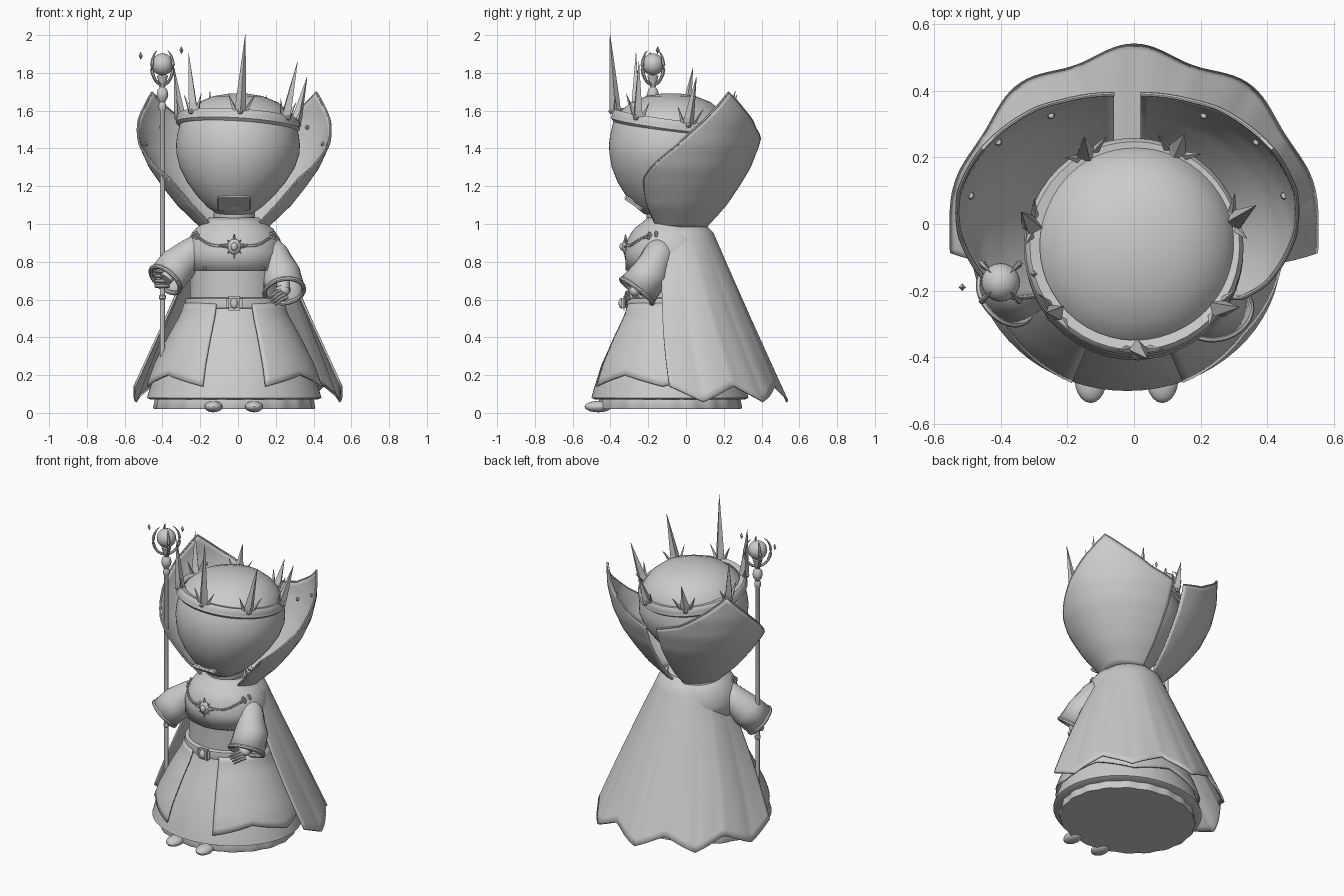
import bpy, bmesh, math
from math import sin, cos, pi, radians
from mathutils import Vector, Matrix

if "Cube" in bpy.data.objects:
    bpy.data.objects.remove(bpy.data.objects["Cube"])

def finish(bm, name, smooth=40, thick=0):
    bmesh.ops.recalc_face_normals(bm, faces=bm.faces)
    me = bpy.data.meshes.new(name)
    bm.to_mesh(me)
    bm.free()
    ob = bpy.data.objects.new(name, me)
    bpy.context.collection.objects.link(ob)
    if thick:
        m = ob.modifiers.new("thickness", 'SOLIDIFY')
        m.thickness, m.offset = thick, 0
    if smooth:
        bpy.ops.object.select_all(action='DESELECT')
        ob.select_set(True)
        bpy.context.view_layer.objects.active = ob
        bpy.ops.object.shade_smooth_by_angle(angle=radians(smooth))
    return ob

def interp(table, x):
    if x <= table[0][0]:
        return table[0][1]
    for (a, p), (b, q) in zip(table, table[1:]):
        if x <= b:
            return p + (q - p) * (x - a) / (b - a)
    return table[-1][1]

def surf(bm, f, nu, nv, closed=False, caps=False):
    """Grid surface from f(u, v), optionally closed in u and capped in v."""
    cols = nu if closed else nu + 1
    rows = [[bm.verts.new(f(i / nu, j / nv)) for i in range(cols)] for j in range(nv + 1)]
    for j in range(nv):
        for i in range(nu):
            k = (i + 1) % cols
            bm.faces.new((rows[j][i], rows[j][k], rows[j + 1][k], rows[j + 1][i]))
    if caps:
        bm.faces.new(rows[0])
        bm.faces.new(rows[-1])

def lathe(bm, prof, c, ys=1.0, seg=64, caps=True, wave=0, n=20):
    def f(u, v):
        r, z = prof[round(v * (len(prof) - 1))]
        a = 2 * pi * u
        r *= 1 + wave * cos(n * a)
        return (c[0] + r * cos(a), c[1] + ys * r * sin(a), z)
    surf(bm, f, seg, len(prof) - 1, True, caps)

def tube(bm, pts, radii, seg=12, caps=True):
    pts = [Vector(p) for p in pts]
    n = len(pts) - 1
    def f(u, v):
        i = round(v * n)
        q = (pts[min(i + 1, n)] - pts[max(i - 1, 0)]).to_track_quat('Z', 'Y')
        return pts[i] + q @ Vector((cos(2 * pi * u), sin(2 * pi * u), 0)) * radii[i]
    surf(bm, f, seg, n, True, caps)

def ball(bm, c, s, seg=16):
    s = (s, s, s) if isinstance(s, (int, float)) else s
    bmesh.ops.create_uvsphere(bm, u_segments=seg, v_segments=max(4, seg // 2), radius=1,
                              matrix=Matrix.Translation(c) @ Matrix.Diagonal((*s, 1)))

C = (-.02, -.085)
# base, inner dress, neck
bm = bmesh.new()
lathe(bm, [(.42, .02), (.425, .03), (.415, .075)], C, .89, 120, wave=.01)
finish(bm, "underskirt")
DRESS = [(.08, .462), (.12, .45), (.25, .405), (.4, .33), (.52, .262), (.6, .235)]
bm = bmesh.new()
lathe(bm, [(.44, .07), (.462, .08)] + [(r, z) for z, r in DRESS[1:]], C, .9)
finish(bm, "dress")

# open-fronted overskirt with a zigzag hem
def overskirt(u, v):
    a = radians(-69 + 318 * u)
    hem = .14 + .06 * (1 - abs(((u * 5) % 1) * 2 - 1))
    z = .58 + (hem - .58) * v
    r = interp(DRESS, z) + .018
    return (C[0] + r * cos(a), C[1] + .9 * r * sin(a), z)
bm = bmesh.new()
surf(bm, overskirt, 80, 12)
finish(bm, "overskirt", thick=.01)

# torso and mantle
TORSO = [(.58, .235), (.74, .235), (.85, .24), (.92, .225), (.97, .19), (1.01, .135), (1.03, .115)]
bm = bmesh.new()
lathe(bm, [(r, z) for z, r in TORSO], C, .9)
finish(bm, "torso")
bm = bmesh.new()
lathe(bm, [(r + .012, z) for z, r in [(.755, .237)] + TORSO[2:]], C, .92, caps=False)
finish(bm, "mantle", thick=.012)
bm = bmesh.new()
lathe(bm, [(.1, 1.0), (.11, 1.04), (.11, 1.06), (.085, 1.065), (.085, 1.12)], (-.02, -.1))
finish(bm, "neck")

# belt and buckle
bm = bmesh.new()
lathe(bm, [(.24, .55), (.257, .555), (.262, .58), (.257, .605), (.24, .61)], C, .92)
finish(bm, "belt")
bm = bmesh.new()
bmesh.ops.create_cube(bm, size=1, matrix=Matrix.Translation((-.02, -.328, .58)) @ Matrix.Diagonal((.085, .03, .075, 1)))
bmesh.ops.bevel(bm, geom=bm.edges[:], offset=.012, segments=2, affect='EDGES')
ball(bm, (-.02, -.342, .58), (.02, .015, .028))
finish(bm, "buckle")

# chest chain and medallion
def chest(x, z, off=.022):
    r = interp(TORSO, z) + off
    return Vector((C[0] + x, C[1] - .92 * math.sqrt(max(r * r - x * x, 0)), z))
bm = bmesh.new()
for s in (-1, 1):
    for i in range(22):
        t = i / 21
        ball(bm, chest(s * (.04 + .165 * t), .89 + .05 * t - .025 * sin(pi * t)), .008, 6)
    for k in range(5):
        a = 2 * pi * k / 5
        ball(bm, chest(s * .205 + .014 * cos(a), .94 + .014 * sin(a)), .01, 6)
    ball(bm, chest(s * .155, .765), .01, 8)
m = chest(0, .88)
ball(bm, m, (.036, .018, .042), 12)
ball(bm, m + Vector((0, -.016, 0)), (.018, .016, .022), 12)
for k in range(8):
    a = pi * k / 4
    L = .064 if k % 2 == 0 else .05
    tube(bm, [m, m + Vector((L * cos(a), 0, L * sin(a)))], [.016, .003], 4)
finish(bm, "medallion_chain")

# cape with folds and pointed hem
def cape(u, v):
    w = abs(((u * 5) % 1) * 2 - 1) * 2 - 1
    back = sin(pi * u)
    hem = .10 + .042 * w
    z = interp([(0, 1.0), (.12, .95), (1, hem)], v)
    r = interp([(0, .14), (.12, .19), (1, .548 + .02 * back)], v) - .018 * cos(10 * pi * u) * v * v * back
    a0 = -22 + 18 * v
    a = radians(a0 + (180 - 2 * a0) * u)
    return (r * cos(a), -.05 + r * sin(a), z)
bm = bmesh.new()
surf(bm, cape, 90, 25)
finish(bm, "cape", thick=.012)

# two big collar leaves
RAD = [(.98, .17), (1.1, .295), (1.2, .375), (1.3, .445), (1.42, .5), (1.55, .53), (1.69, .535)]
def leaf(side):
    def f(u, v):
        top = interp([(0, 1.24), (.1, 1.31), (.25, 1.405), (.4, 1.53), (.5, 1.62), (.575, 1.695),
                      (.7, 1.6), (.85, 1.5), (1, 1.45)], u)
        z = .98 + (top - .98) * v
        r = interp(RAD, z)
        a0 = interp([(.98, -48), (1.24, -32)], z)
        a1 = 90 - math.degrees(.04 / r)
        a = radians(a0 + (a1 - a0) * u)
        return Vector((-.02 + side * r * cos(a), -.04 + .85 * r * sin(a), z))
    return f
for side, n in ((-1, "left"), (1, "right")):
    f = leaf(side)
    bm = bmesh.new()
    surf(bm, f, 40, 20)
    finish(bm, "collar_" + n, thick=.012)
    bm = bmesh.new()
    rim = [f(0, j / 10) for j in range(1, 11)] + [f(i / 40, 1) for i in range(1, 41)]
    tube(bm, rim, [.007] * len(rim), 8)
    for u in (.42, .62, .8):
        p = f(u, .78)
        ball(bm, p + (Vector((0, 0, p.z)) - p).normalized() * .008, .012, 8)
    finish(bm, "collar_trim_" + n)

# head and chin piece
HEAD = [(.05, 1.04), (.095, 1.055), (.145, 1.09), (.205, 1.15), (.26, 1.22), (.305, 1.3), (.325, 1.37),
        (.328, 1.42), (.322, 1.47), (.305, 1.54), (.27, 1.595), (.21, 1.645), (.13, 1.677), (.05, 1.69),
        (.005, 1.692)]
bm = bmesh.new()
lathe(bm, HEAD, (0, -.08))
for v in bm.verts:
    k = max(0, (1.35 - v.co.z) / .3)
    v.co.x -= .02 * k
    v.co.y -= .05 * k
finish(bm, "head", 60)
bm = bmesh.new()
bmesh.ops.create_cube(bm, size=1, matrix=Matrix.Translation((-.02, -.275, 1.11)) @
                      Matrix.Rotation(radians(-34), 4, 'X') @ Matrix.Diagonal((.18, .12, .025, 1)))
bmesh.ops.bevel(bm, geom=bm.edges[:], offset=.008, segments=2, affect='EDGES')
finish(bm, "chin_piece")

# crown: tilted band, spikes with side thorns, gems
tilt = Matrix.Translation((0, -.07, 1.535)) @ Matrix.Rotation(-.13, 4, 'X') @ Matrix.Rotation(.06, 4, 'Y')
bm = bmesh.new()
lathe(bm, [(.285, -.02), (.315, -.03), (.33, -.015), (.325, .0), (.328, .02), (.315, .035), (.285, .03),
           (.285, -.02)], (0, 0), 1, 48, False)
ob = finish(bm, "crown_band", 50)
ob.matrix_world = tilt
bm = bmesh.new()
gems = bmesh.new()
for k, h in enumerate((.405, .3, .26, .18, .18, .26, .31)):
    a = radians(-88 + 360 * k / 7)
    d, t = Vector((cos(a), sin(a), 0)), Vector((-sin(a), cos(a), 0))
    up = Vector((0, 0, 1))
    p = d * .31 + up * .02
    tube(bm, [p, p + up * h * .15 + d * .012, p + up * h + d * h * .2], [.03, .027, .001], 4)
    for s in (-1, 1):
        q = p + t * s * .025
        tube(bm, [q, q + up * .09 + t * s * .045 + d * .015], [.014, .001], 4)
    ball(gems, d * .33 + up * .02, .016, 8)
finish(bm, "crown_spikes", 0).matrix_world = tilt
finish(gems, "crown_gems").matrix_world = tilt

# sleeves, cuffs and hands
ARMS = {"right": [(.13, -.12, .92), (.185, -.145, .84), (.23, -.19, .735), (.245, -.26, .645)],
        "left": [(-.16, -.12, .92), (-.24, -.135, .85), (-.325, -.165, .775), (-.385, -.215, .705)]}
for n, path in ARMS.items():
    big = .105 if n == "right" else .095
    bm = bmesh.new()
    tube(bm, path, [.05, .075, .095, big], 32, False)
    finish(bm, "sleeve_" + n, 60, thick=.012)
    e = Vector(path[3])
    q = (e - Vector(path[2])).to_track_quat('Z', 'Y')
    ring = [e + q @ Vector((big * cos(t * pi / 16), big * sin(t * pi / 16), 0)) for t in range(33)]
    bm = bmesh.new()
    tube(bm, ring, [.012] * 33, 8)
    finish(bm, "cuff_" + n)
    bm = bmesh.new()
    tube(bm, [path[1], path[2], e], [.04, .04, .035], 12)
    if n == "right":
        ball(bm, e + Vector((-.01, -.01, 0)), (.04, .03, .03))
        for i in range(4):
            s = e + Vector((-.02 + .012 * i, -.03, .005 - .012 * i))
            tube(bm, [s, s + Vector((-.03, -.025, -.015)), s + Vector((-.065, -.03, -.045))], [.011, .01, .005], 8)
    else:
        for i in range(4):
            z = .75 - .026 * i
            tube(bm, [(-.4 + .032 * cos(b), -.17 + .032 * sin(b), z) for b in
                      [radians(20 - 40 * j) for j in range(7)]], [.011] * 6 + [.006], 8)
    finish(bm, "hand_" + n)

# staff with caged orb and floating shards
SX, SY = -.4, -.175
bm = bmesh.new()
lathe(bm, [(.002, .24), (.011, .27), (.013, .3), (.013, .6), (.018, .605), (.018, .62), (.013, .625),
           (.014, 1.6), (.02, 1.61), (.02, 1.63), (.014, 1.645), (.026, 1.665), (.031, 1.685),
           (.026, 1.71), (.014, 1.725), (.02, 1.75), (.03, 1.785)], (SX, SY), 1, 16)
finish(bm, "staff")
bm = bmesh.new()
ball(bm, (SX, SY, 1.845), .058, 24)
finish(bm, "orb")
bm = bmesh.new()
for k in range(4):
    a = radians(45 + 90 * k)
    arc = [radians(-80 + 14 * j) for j in range(11)]
    tube(bm, [(SX + .08 * cos(b) * cos(a), SY + .08 * cos(b) * sin(a), 1.835 + .098 * sin(b)) for b in arc],
         [.008] * 4 + [.01] * 3 + [.008, .006, .004, .001], 6)
finish(bm, "orb_prongs")
bm = bmesh.new()
for x, y, z in ((-.515, -.19, 1.89), (-.3, -.15, 1.92)):
    tube(bm, [(x, y, z - .02), (x, y, z), (x, y, z + .02)], [.001, .011, .001], 4)
finish(bm, "shards", 0)

# shoe tips
bm = bmesh.new()
for x in (-.13, .085):
    ball(bm, (x, -.465, .033), (.048, .072, .03), 20)
finish(bm, "shoes")
